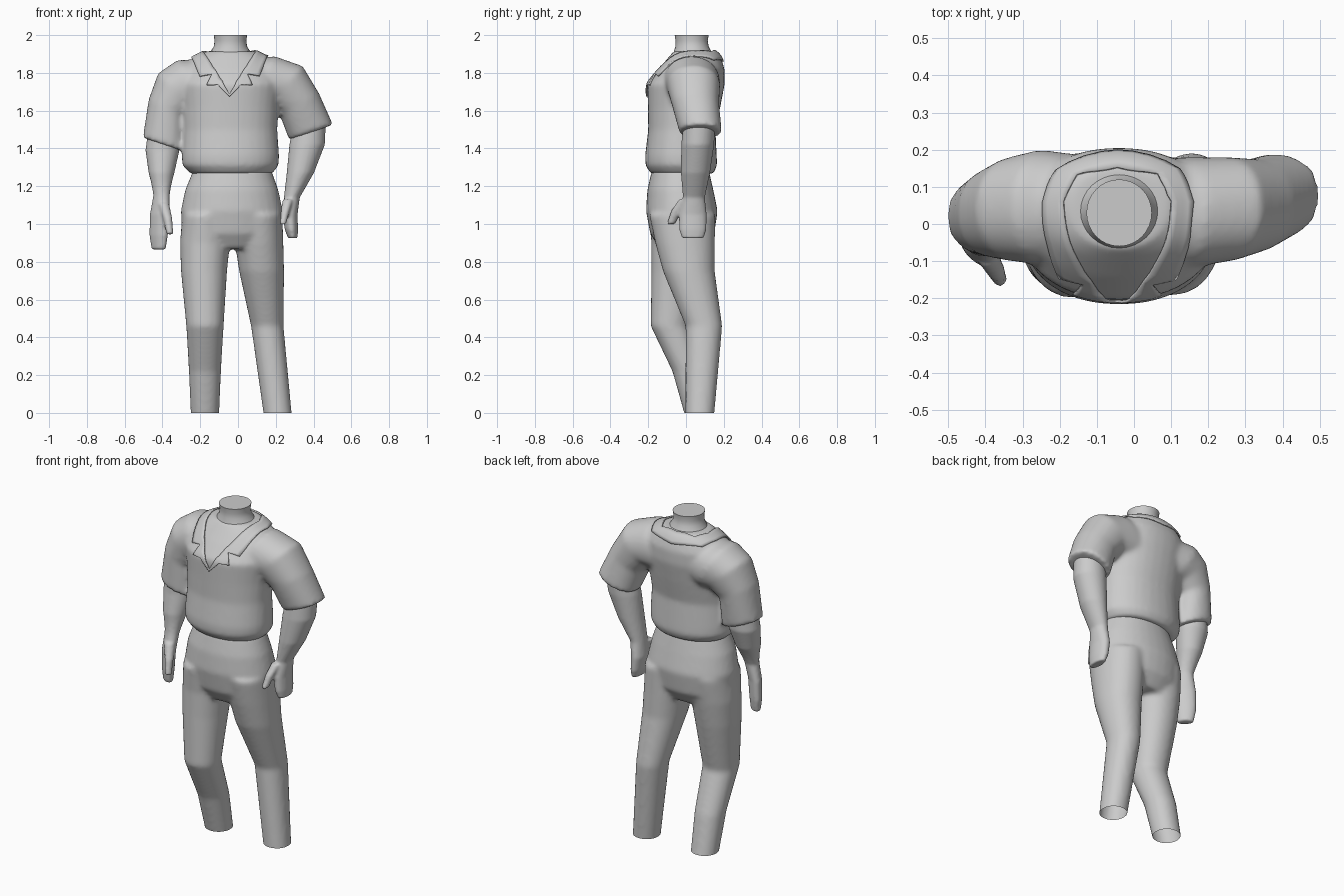
import bpy, bmesh, math
from mathutils import Vector
from mathutils.bvhtree import BVHTree


def loft(bm, sections, power=2.0, n=32):
    """Closed tube; section = (cx, cy, cz, rx, ry[, tilt dz/dx[, turn degrees]])."""
    rings = []
    for s in sections:
        cx, cy, cz, rx, ry, tilt, turn = (tuple(s) + (0, 0))[:7]
        t = math.radians(turn)
        ring = []
        for i in range(n):
            a = 2 * math.pi * i / n
            c, d = math.cos(a), math.sin(a)
            u = math.copysign(abs(c) ** (2 / power), c) * rx
            v = math.copysign(abs(d) ** (2 / power), d) * ry
            x, y = u * math.cos(t) - v * math.sin(t), u * math.sin(t) + v * math.cos(t)
            ring.append(bm.verts.new((cx + x, cy + y, cz + tilt * x)))
        rings.append(ring)
    faces = []
    for a, b in zip(rings, rings[1:]):
        for i in range(n):
            j = (i + 1) % n
            faces.append(bm.faces.new((a[i], a[j], b[j], b[i])))
    faces.append(bm.faces.new(rings[0][::-1]))
    faces.append(bm.faces.new(rings[-1]))
    bmesh.ops.recalc_face_normals(bm, faces=faces)


def add_object(name, bm, angle=50):
    me = bpy.data.meshes.new(name)
    bm.to_mesh(me)
    bm.free()
    ob = bpy.data.objects.new(name, me)
    bpy.context.scene.collection.objects.link(ob)
    me.shade_smooth()
    me.set_sharp_from_angle(angle=math.radians(angle))
    return ob


def blend(name, tubes, voxel, smooth, power=2.0, cut_floor=False):
    """Fuse several tubes into one smooth skin."""
    bm = bmesh.new()
    for t in tubes:
        loft(bm, t, power)
    ob = add_object(name, bm)
    m = ob.modifiers.new("Fuse", 'REMESH')
    m.mode, m.voxel_size = 'VOXEL', voxel
    m = ob.modifiers.new("Relax", 'SMOOTH')
    m.factor, m.iterations = 0.5, smooth
    dg = bpy.context.evaluated_depsgraph_get()
    bm = bmesh.new()
    bm.from_mesh(ob.evaluated_get(dg).to_mesh())
    bpy.data.objects.remove(ob)
    if cut_floor:
        bmesh.ops.bisect_plane(bm, geom=bm.verts[:] + bm.edges[:] + bm.faces[:],
                               plane_co=(0, 0, 0), plane_no=(0, 0, 1), clear_inner=True)
    return add_object(name, bm)


# Shirt: torso and both short sleeves
torso = [(-.035, -.02, 1.265, .215, .165), (-.04, -.025, 1.31, .255, .19), (-.04, -.027, 1.36, .258, .19),
         (-.04, -.022, 1.5, .248, .178), (-.04, -.01, 1.62, .255, .192), (-.04, 0, 1.74, .27, .205),
         (-.04, .03, 1.82, .25, .175), (-.04, .045, 1.88, .2, .14), (-.04, .045, 1.915, .13, .11)]
sleeve_l = [(-.1, .04, 1.75, .05, .14, -2.4), (-.25, .045, 1.735, .07, .155, -1.9),
            (-.325, .04, 1.70, .098, .14, -1.0), (-.375, .03, 1.61, .098, .12, -.5),
            (-.392, .02, 1.42, .112, .105, -.33)]
sleeve_r = [(.0, .03, 1.75, .05, .14, 2.4), (.13, .03, 1.745, .065, .15, 2.2),
            (.255, .04, 1.73, .088, .14, 1.2), (.325, .05, 1.635, .104, .125, .55),
            (.387, .078, 1.485, .116, .112, .35)]
shirt = blend("shirt", [torso, sleeve_l, sleeve_r], .013, 7, 2.15)

# Trousers: hips and two legs, open at the cuffs
hips = [(-.03, -.03, 1.29, .205, .15), (-.033, -.03, 1.18, .247, .175), (-.033, -.022, 1.07, .27, .19),
        (-.033, -.02, .95, .262, .17), (-.033, -.02, .87, .2, .12)]
leg_l = [(-.165, -.03, 1.05, .13, .17), (-.175, -.035, .9, .132, .148), (-.18, -.05, .75, .122, .133),
         (-.175, -.085, .46, .099, .102), (-.175, .015, .22, .085, .087), (-.175, .078, -.04, .074, .077)]
leg_r = [(.105, -.02, 1.05, .13, .175), (.112, -.005, .9, .128, .158), (.125, .015, .75, .119, .137),
         (.155, .095, .46, .086, .097), (.214, .072, -.04, .074, .075)]
blend("trousers", [hips, leg_l, leg_r], .013, 6, 2.1, True)

# Arms with mitten hands and thumbs
arm_l = [(-.39, .02, 1.5, .085, .085), (-.40, .015, 1.39, .09, .085), (-.405, -.015, 1.27, .068, .072),
         (-.405, -.05, 1.15, .046, .04, 0, -45), (-.415, -.065, 1.05, .064, .037, 0, -45),
         (-.42, -.065, .94, .06, .034, 0, -45), (-.42, -.065, .865, .045, .026, 0, -45)]
thumb_l = [(-.395, -.085, 1.11, .03, .03), (-.372, -.125, 1.03, .024, .026), (-.36, -.15, .945, .018, .02)]
arm_r = [(.38, .07, 1.54, .085, .085), (.366, .062, 1.42, .094, .087), (.33, .05, 1.27, .072, .077),
         (.285, .042, 1.14, .042, .058), (.275, .036, 1.05, .04, .074), (.283, .036, .97, .035, .072),
         (.29, .036, .925, .025, .058)]
thumb_r = [(.265, -.005, 1.13, .028, .032), (.25, -.05, 1.07, .024, .028), (.237, -.08, 1.0, .018, .022)]
blend("left_arm", [arm_l, thumb_l], .008, 4)
blend("right_arm", [arm_r, thumb_r], .008, 4)

# Neck
bm = bmesh.new()
loft(bm, [(-.04, .04, 1.87, .13, .115), (-.04, .035, 1.91, .107, .1), (-.04, .032, 1.94, .088, .088),
          (-.04, .03, 1.97, .084, .085), (-.04, .03, 2.0, .088, .09)])
add_object("neck", bm)

# Collar: notched band laid over the shirt, mirrored about the neck line
half = [((-.045, -.2, 1.69), (-.045, -.2, 1.675)), ((-.07, -.19, 1.73), (-.105, -.2, 1.735)),
        ((-.095, -.18, 1.77), (-.165, -.19, 1.735)), ((-.115, -.16, 1.81), (-.14, -.17, 1.80)),
        ((-.135, -.14, 1.84), (-.205, -.15, 1.785)), ((-.17, -.05, 1.89), (-.235, -.06, 1.86)),
        ((-.185, .06, 1.90), (-.25, .06, 1.89)), ((-.15, .13, 1.9), (-.215, .15, 1.87)),
        ((-.045, .15, 1.91), (-.045, .2, 1.86))]
bm = bmesh.new()
for side in (1, -1):
    rows = [[bm.verts.new((-.045 + side * (p[0] + .045), p[1], p[2])) for p in pair] for pair in half]
    for (a, b), (c, d) in zip(rows, rows[1:]):
        bm.faces.new((a, b, d, c) if side > 0 else (c, d, b, a))
bmesh.ops.remove_doubles(bm, verts=bm.verts[:], dist=.0005)
bmesh.ops.subdivide_edges(bm, edges=bm.edges[:], cuts=3, use_grid_fill=True)
src = bmesh.new()
src.from_mesh(shirt.data)
tree = BVHTree.FromBMesh(src)
for v in bm.verts:
    co, no, _, _ = tree.find_nearest(v.co)
    v.co = co + no * .006
bmesh.ops.recalc_face_normals(bm, faces=bm.faces[:])
src.free()
collar = add_object("collar", bm)
m = collar.modifiers.new("Thickness", 'SOLIDIFY')
m.thickness, m.offset = .008, 0
